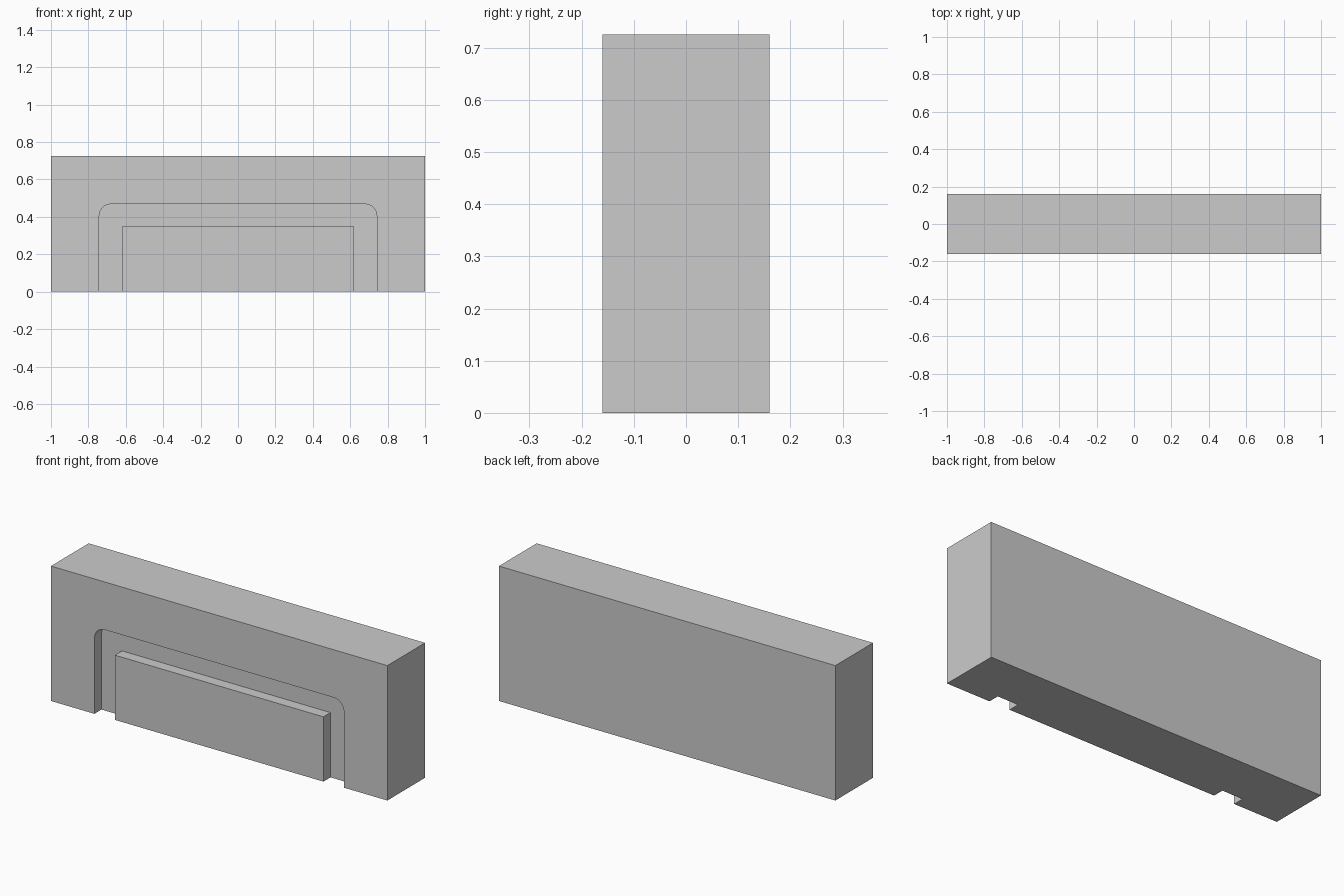
import bpy, bmesh
from math import sin, cos, pi, radians

if "Cube" in bpy.data.objects:
    bpy.data.objects.remove(bpy.data.objects["Cube"])

W, D, H = 1.0, 0.16, 0.725          # half width, half depth, height
OX, OZ, R = 0.742, 0.468, 0.062     # groove outer half width, top, corner radius
IX, IZ = 0.62, 0.348                # raised panel half width, top
DEPTH = 0.06                        # groove depth


def prism(name, profile, y0, y1):
    """Extrude an x-z outline from y0 to y1."""
    bm = bmesh.new()
    face = bm.faces.new([bm.verts.new((x, y0, z)) for x, z in profile])
    ext = bmesh.ops.extrude_face_region(bm, geom=[face])
    verts = [v for v in ext["geom"] if isinstance(v, bmesh.types.BMVert)]
    bmesh.ops.translate(bm, verts=verts, vec=(0, y1 - y0, 0))
    bmesh.ops.recalc_face_normals(bm, faces=bm.faces)
    mesh = bpy.data.meshes.new(name)
    bm.to_mesh(mesh)
    bm.free()
    obj = bpy.data.objects.new(name, mesh)
    bpy.context.collection.objects.link(obj)
    return obj


# Main slab
slab = prism("slab_body", [(-W, 0), (W, 0), (W, H), (-W, H)], -D, D)

# Arch-shaped groove: right half outline, mirrored to the left
N = 12
arc = [(OX - R + R * cos(i * pi / 2 / N), OZ - R + R * sin(i * pi / 2 / N))
       for i in range(N + 1)]
right = [(IX, IZ), (IX, -0.1), (OX, -0.1)] + arc
left = [(-x, z) for x, z in reversed(right)]
groove = prism("groove_cutter", right + left, -D - 0.1, -D + DEPTH)
groove.hide_render = True

# Cut the groove, leaving the panel in the middle
mod = slab.modifiers.new("groove", 'BOOLEAN')
mod.operation = 'DIFFERENCE'
mod.solver = 'EXACT'
mod.object = groove
bpy.context.view_layer.objects.active = slab
slab.select_set(True)
bpy.ops.object.modifier_apply(modifier=mod.name)
bpy.data.objects.remove(groove)

# Smooth rounded corners, sharp edges elsewhere
bpy.ops.object.shade_smooth_by_angle(angle=radians(30))
